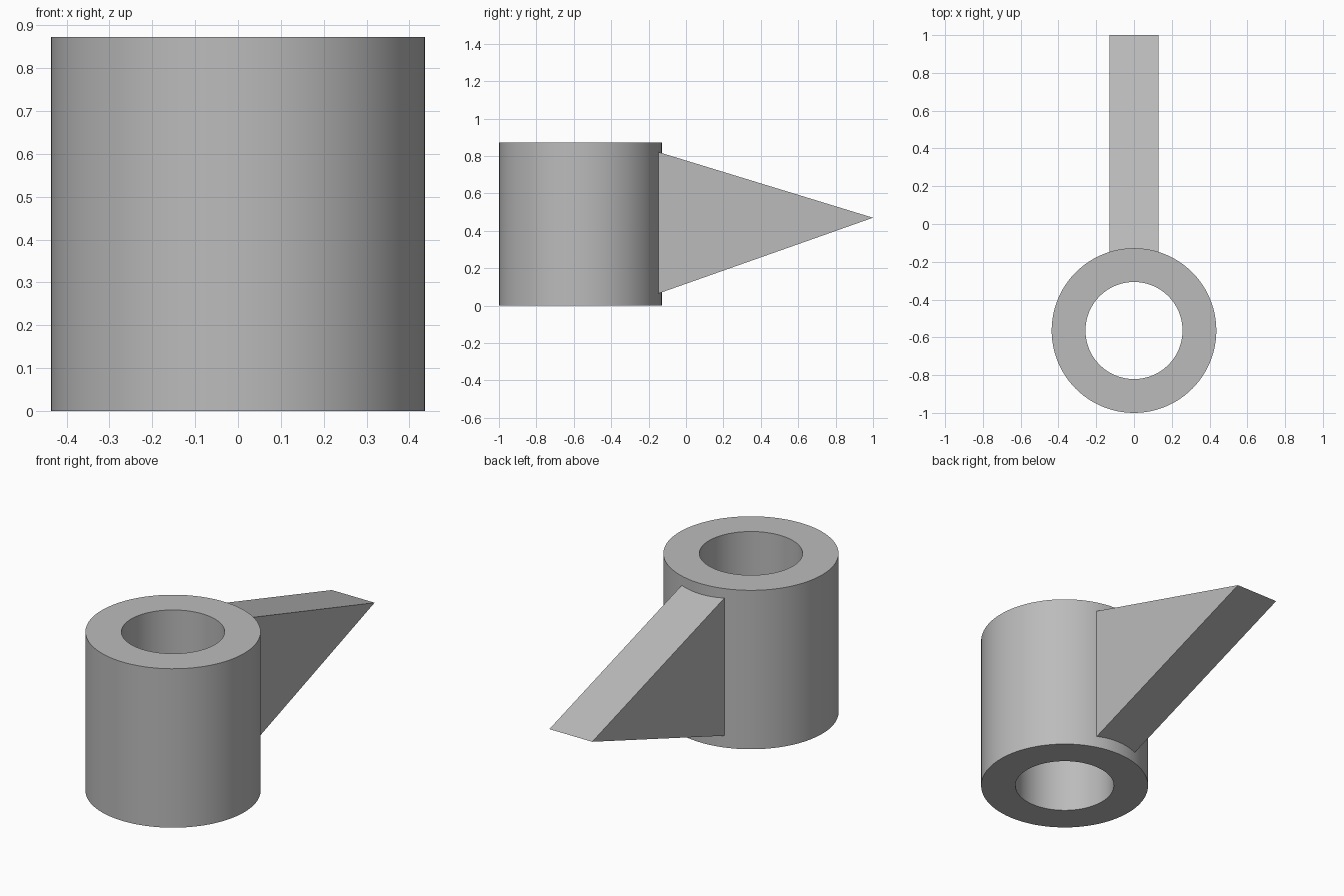
import bpy
import bmesh
import math
from mathutils import Matrix, Vector

if "Cube" in bpy.data.objects:
    bpy.data.objects.remove(bpy.data.objects["Cube"], do_unlink=True)

OUTER, BORE, HEIGHT = 0.436, 0.257, 0.873
CENTRE_Y = OUTER - 1
SEGMENTS = 96

grey = bpy.data.materials.new("plain grey")
grey.use_nodes = True
grey.diffuse_color = (0.5, 0.5, 0.5, 1)
grey.node_tree.nodes["Principled BSDF"].inputs["Base Color"].default_value = (0.5, 0.5, 0.5, 1)


def add_object(name, bm):
    bmesh.ops.recalc_face_normals(bm, faces=bm.faces)
    mesh = bpy.data.meshes.new(name)
    bm.to_mesh(mesh)
    bm.free()
    mesh.materials.append(grey)
    obj = bpy.data.objects.new(name, mesh)
    bpy.context.collection.objects.link(obj)
    return obj


# Hollow sleeve: a wall section spun around the vertical axis
bm = bmesh.new()
section = [bm.verts.new((0, CENTRE_Y + r, z))
           for r, z in ((BORE, 0), (OUTER, 0), (OUTER, HEIGHT), (BORE, HEIGHT))]
edges = [bm.edges.new((section[i], section[(i + 1) % 4])) for i in range(4)]
bmesh.ops.spin(bm, geom=section + edges, cent=(0, CENTRE_Y, 0), axis=(0, 0, 1),
               angle=math.tau, steps=SEGMENTS, use_merge=True)
bmesh.ops.remove_doubles(bm, verts=bm.verts, dist=0.0001)
sleeve = add_object("sleeve_with_fin", bm)

# Tapered fin: a triangle extruded sideways, its root buried in the wall
HALF_WIDTH, ROOT_Y, TIP_Z = 0.13, -0.22, 0.47
reach = 1 - ROOT_Y
bm = bmesh.new()
triangle = bm.faces.new([bm.verts.new((-HALF_WIDTH, y, z)) for y, z in (
    (ROOT_Y, TIP_Z - 0.353 * reach), (1, TIP_Z), (ROOT_Y, TIP_Z + 0.306 * reach))])
side = bmesh.ops.extrude_face_region(bm, geom=[triangle])
bmesh.ops.translate(bm, vec=(2 * HALF_WIDTH, 0, 0),
                    verts=[v for v in side["geom"] if isinstance(v, bmesh.types.BMVert)])
fin = add_object("fin_helper", bm)
fin.hide_render = True

# Join the fin to the sleeve as one solid
union = sleeve.modifiers.new("join_fin", "BOOLEAN")
union.operation = "UNION"
union.solver = "EXACT"
union.object = fin
bpy.ops.object.select_all(action="DESELECT")
sleeve.select_set(True)
bpy.context.view_layer.objects.active = sleeve
bpy.ops.object.modifier_apply(modifier=union.name)
bpy.data.objects.remove(fin, do_unlink=True)
bpy.ops.object.shade_smooth_by_angle(angle=math.radians(30))
